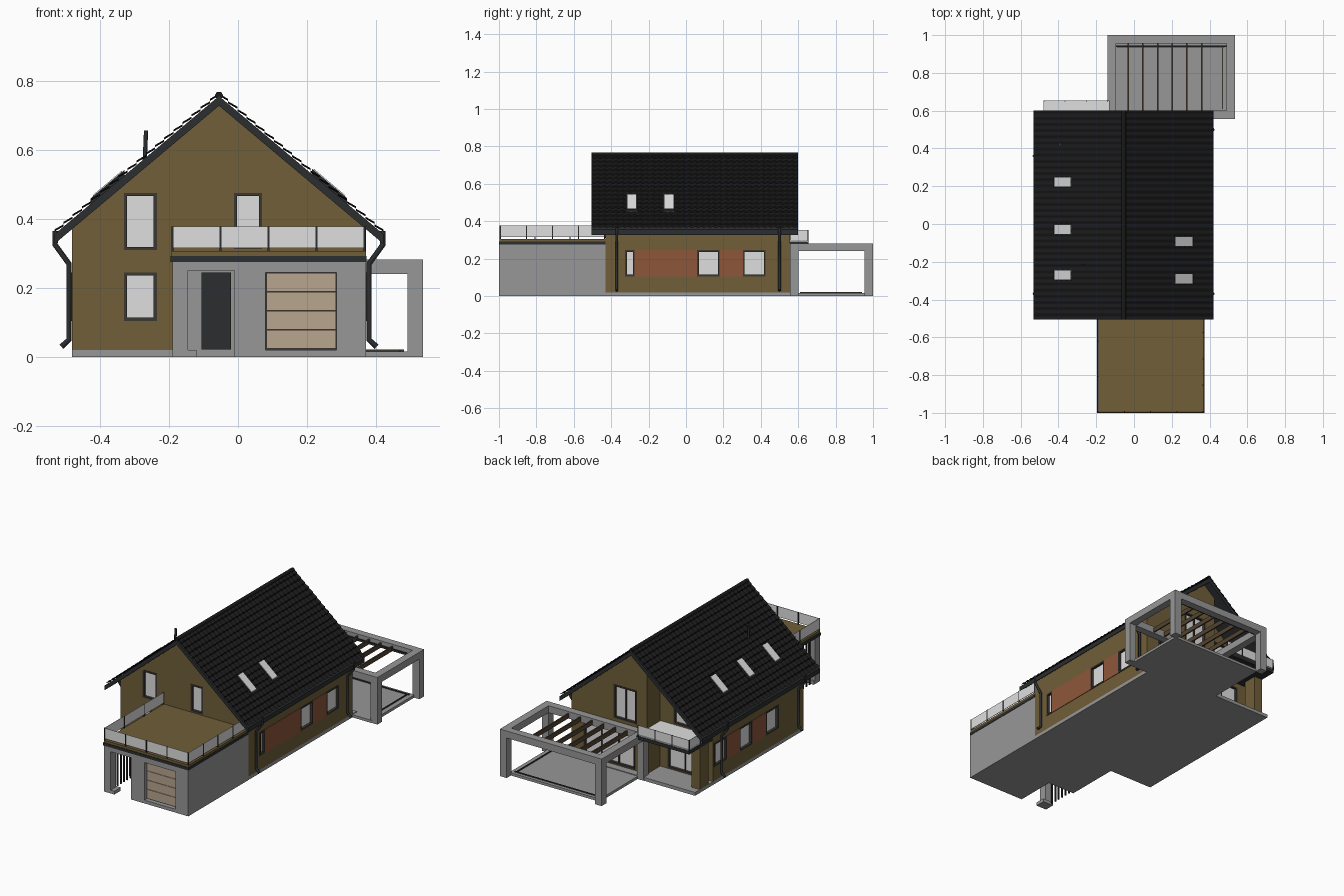
import bpy, bmesh, math
from mathutils import Vector

if "Cube" in bpy.data.objects:
    bpy.data.objects.remove(bpy.data.objects["Cube"])

def mat(name, r, g, b):
    m = bpy.data.materials.new(name)
    m.diffuse_color = (r, g, b, 1)
    m.use_nodes = True
    m.node_tree.nodes["Principled BSDF"].inputs["Base Color"].default_value = m.diffuse_color
    return m

WALL = mat("ochre_brown", .162, .112, .04)
GREY = mat("concrete_grey", .31, .31, .31)
GLASS = mat("pale_glass", .74, .74, .74)
TILE = mat("black_tile", .010, .010, .011)
TRIM = mat("charcoal_trim", .024, .026, .028)
FRAME = mat("dark_frame", .045, .04, .033)
RUST = mat("rust_panel", .27, .095, .042)
BEIGE = mat("beige_door", .48, .375, .275)
WOOD = mat("dark_wood", .085, .055, .032)

CX, SL = -.055, .84                      # ridge position and roof slope

def finish(name, bm, m):
    bmesh.ops.recalc_face_normals(bm, faces=bm.faces)
    me = bpy.data.meshes.new(name)
    bm.to_mesh(me)
    bm.free()
    me.materials.append(m)
    ob = bpy.data.objects.new(name, me)
    bpy.context.collection.objects.link(ob)
    return ob

def boxes(name, m, *bs):
    """Boxes given as (x0, x1, y0, y1, z0, z1), in one object."""
    bm = bmesh.new()
    for x0, x1, y0, y1, z0, z1 in bs:
        vs = bmesh.ops.create_cube(bm, size=1)["verts"]
        for v in vs:
            v.co = ((x0 + x1) / 2 + v.co.x * (x1 - x0), (y0 + y1) / 2 + v.co.y * (y1 - y0),
                    (z0 + z1) / 2 + v.co.z * (z1 - z0))
    return finish(name, bm, m)

def prism(name, m, pts, y0, y1):
    """Profile in x, z extruded along y."""
    bm = bmesh.new()
    f = bm.faces.new([bm.verts.new((x, y0, z)) for x, z in pts])
    r = bmesh.ops.extrude_face_region(bm, geom=[f])
    for v in r["geom"]:
        if isinstance(v, bmesh.types.BMVert):
            v.co.y = y1
    return finish(name, bm, m)

def tube(name, m, pts, r):
    cu = bpy.data.curves.new(name, "CURVE")
    cu.dimensions, cu.bevel_depth, cu.bevel_resolution, cu.use_fill_caps = "3D", r, 1, True
    sp = cu.splines.new("POLY")
    sp.points.add(len(pts) - 1)
    for p, c in zip(sp.points, pts):
        p.co = (*c, 1)
    cu.materials.append(m)
    ob = bpy.data.objects.new(name, cu)
    bpy.context.collection.objects.link(ob)

# House walls: main gabled body and the deeper back wing
body = prism("house_walls", WALL, [(-.48, .02), (.37, .02), (.37, .378), (CX, .735), (-.48, .378)], -.43, .43)
wing = prism("back_wing_walls", WALL, [(-.13, .02), (.37, .02), (.37, .378), (CX, .735), (-.13, .672)], .43, .555)
boxes("corner_column", WALL, (-.48, -.425, .47, .555, .02, .27))

# Windows: recess cutter, frame and glass on each wall
cuts = []
def window(name, side, p, a0, a1, z0, z1, mullions=0):
    n = 1 if side in ("right", "back") else -1
    def b(u0, u1, d0, d1, w0, w1):
        q = sorted((p + n * d0, p + n * d1))
        return (*q, u0, u1, w0, w1) if side in ("right", "left") else (u0, u1, *q, w0, w1)
    t = .009
    cuts.append(b(a0, a1, -.02, .02, z0, z1))
    bars = [b(a0, a0 + t, -.02, .003, z0, z1), b(a1 - t, a1, -.02, .003, z0, z1),
            b(a0, a1, -.02, .003, z0, z0 + t), b(a0, a1, -.02, .003, z1 - t, z1)]
    for i in range(mullions):
        c = a0 + (a1 - a0) * (i + 1) / (mullions + 1)
        bars.append(b(c - .004, c + .004, -.02, -.006, z0, z1))
    boxes(name + "_frame", FRAME, *bars)
    boxes(name + "_glass", GLASS, b(a0 + .004, a1 - .004, -.02, -.012, z0 + .004, z1 - .004))

window("front_lower_window", "front", -.43, -.33, -.235, .105, .245)
window("front_upper_window", "front", -.43, -.33, -.235, .31, .475)
window("terrace_door", "front", -.43, -.012, .07, .312, .475)
for i, (a, b) in enumerate([(-.325, -.275), (.06, .18), (.305, .425)]):
    window(f"right_window_{i}", "right", .37, a, b, .105, .245)
for i, c in enumerate([-.13, .12, .36]):
    window(f"left_window_{i}", "left", -.48, c - .06, c + .06, .105, .245)
window("back_upper_door", "back", .555, -.06, .09, .30, .50, 1)
window("back_sliding_door", "back", .555, -.05, .29, .025, .24, 2)
window("balcony_door", "back", .43, -.40, -.22, .30, .48, 1)
window("loggia_door", "back", .43, -.40, -.18, .025, .24, 1)
cutter = boxes("window_cutter", WALL, *cuts)
cutter.hide_render = True
cutter.hide_set(True)
for ob in (body, wing):
    md = ob.modifiers.new("window_recesses", "BOOLEAN")
    md.operation, md.object, md.solver = "DIFFERENCE", cutter, "EXACT"

# Rust cladding between the side windows
boxes("right_cladding", RUST, (.37, .373, -.275, .06, .105, .245), (.37, .373, .18, .305, .105, .245))
boxes("left_cladding", RUST, (-.483, -.48, -.07, .06, .105, .245), (-.483, -.48, .18, .30, .105, .245))

# Roof deck
Y0, Y1, D = -.505, .60, .476
prism("roof_deck", TRIM, [(CX - D, .755 - SL * D), (CX, .755), (CX + D, .755 - SL * D),
                          (CX + D, .727 - SL * D), (CX, .727), (CX - D, .727 - SL * D)], Y0, Y1)

# Wavy tile courses, stepped down each slope
COURSES, TILES, SEG = 18, 34, 6
bm = bmesh.new()
for s in (-1, 1):
    prev = None
    for c in range(COURSES):
        for k in (0, 1):
            d = D * (c + k) / COURSES
            row = []
            for j in range(TILES * SEG + 1):
                wave = .003 + .003 * math.cos(2 * math.pi * j / SEG)
                row.append(bm.verts.new((CX + s * d, Y0 + (Y1 - Y0) * j / (TILES * SEG),
                                         .756 - SL * d + wave + .007 * k)))
            if prev:
                for j in range(TILES * SEG):
                    q = [prev[j], prev[j + 1], row[j + 1], row[j]]
                    bm.faces.new(q if s < 0 else q[::-1])
            prev = row
finish("roof_tiles", bm, TILE)
tube("ridge_cap", TILE, [(CX, Y0, .757), (CX, Y1, .757)], .012)

# Skylights
def skylight(name, x0, x1, y0, y1):
    def slab(part, m, g, h):
        z = lambda x: .755 - SL * abs(x - CX)
        a, b = x0 - g, x1 + g
        prism(f"{name}_{part}", m, [(a, z(a) - .01), (b, z(b) - .01), (b, z(b) + h), (a, z(a) + h)], y0 - g, y1 + g)
    slab("frame", TRIM, .006, .016)
    slab("glass", GLASS, 0, .020)

for i, y in enumerate([-.29, -.092]):
    skylight(f"right_skylight_{i}", .22, .31, y - .024, y + .024)
for i, y in enumerate([-.27, -.028, .222]):
    skylight(f"left_skylight_{i}", -.42, -.335, y - .024, y + .024)

# Flue pipe and downspouts
tube("flue_pipe", TRIM, [(-.27, -.21, .56), (-.266, -.21, .655)], .007)
for s, ys in ((-1, (-.37, .36)), (1, (-.37, .50))):
    for i, y in enumerate(ys):
        tube(f"downspout_{'left' if s < 0 else 'right'}_{i}", TRIM,
             [(CX + s * d, y, z) for d, z in ((.474, .365), (.474, .325), (.434, .27), (.434, .05), (.456, .03))], .008)

# Ground slabs
boxes("base_slab", GREY, (-.48, .37, -.43, .60, 0, .02), (-.01, .37, -1, -.43, 0, .02),
      (-.19, -.01, -.76, -.43, 0, .02), (-.19, -.12, -1, -.94, 0, .02))
boxes("patio_slab", GREY, (-.10, .50, .60, .96, 0, .016), (.37, .50, .555, .60, 0, .016))
boxes("patio_edge", FRAME, (-.09, .48, .935, .941, .016, .022), (.465, .471, .61, .94, .016, .022))

# Garage with door recess, entrance, corner pillar
boxes("garage_walls", GREY, (-.01, .08, -1, -.97, .02, .275), (.285, .37, -1, -.97, .02, .275),
      (.08, .285, -1, -.97, .245, .275), (-.01, .37, -.97, -.43, .02, .275))
boxes("garage_door_backing", FRAME, (.08, .285, -.974, -.968, .02, .245))
boxes("garage_door", BEIGE, *[(.082, .283, -.98, -.972, .025 + i * .055, .078 + i * .055) for i in range(4)])
boxes("entrance_walls", GREY, (-.19, -.01, -.76, -.43, .02, .275))
boxes("entrance_pillar", GREY, (-.19, -.145, -1, -.95, .02, .275), (-.145, -.01, -1, -.95, .25, .275))
boxes("entrance_door", TRIM, (-.105, -.02, -.767, -.76, .022, .245))
boxes("entrance_slats", TRIM, *[(-.175, -.167, y / 100, y / 100 + .008, 0, .275) for y in range(-93, -76, 3)])

# Terrace roof and glass railings
boxes("terrace_fascia", TRIM, (-.195, .372, -1, -.43, .275, .292))
boxes("terrace_deck", WALL, (-.192, .37, -.997, -.43, .292, .306))

def railing(name, p, q, n, z0, z1):
    p, q = Vector(p), Vector(q)
    u, t = (q - p) / n, .003
    def bx(a, b, w, z0, z1):
        return (min(a.x, b.x) - w, max(a.x, b.x) + w, min(a.y, b.y) - w, max(a.y, b.y) + w, z0, z1)
    g = u.normalized() * .004
    boxes(name + "_glass", GLASS, *[bx(p + u * i + g, p + u * (i + 1) - g, .0015, z0, z1) for i in range(n)])
    boxes(name + "_posts", TRIM, *[bx(p + u * i, p + u * i, t, z0 - .02, z1) for i in range(n + 1)])

railing("terrace_front_railing", (-.19, -.993), (.366, -.993), 4, .315, .378)
railing("terrace_left_railing", (-.19, -.993), (-.19, -.435), 3, .315, .378)
railing("terrace_right_railing", (.366, -.993), (.366, -.435), 4, .315, .378)

# Back balcony
boxes("balcony_slab", TRIM, (-.48, -.13, .43, .655, .268, .288))
boxes("balcony_floor", GLASS, (-.476, -.132, .43, .652, .288, .293))
railing("balcony_back_railing", (-.477, .652), (-.14, .652), 3, .296, .352)
railing("balcony_left_railing", (-.477, .652), (-.477, .44), 2, .296, .352)

# Pergola: posts, frame beams and slats
W = .045
boxes("pergola_posts", GREY, *[(x, x + W, y, y + W, 0, .24) for x in (-.14, .49) for y in (.557, .955)])
boxes("pergola_beams", GREY, (-.14, .535, .955, 1, .24, .282), (-.14, .535, .557, .602, .24, .282),
      (-.14, -.095, .602, .955, .24, .282), (.49, .535, .602, .955, .24, .282))
boxes("pergola_slats", WOOD, *[(x - .004, x + .004, .60, .957, .245, .272)
                               for x in [-.03 + .0775 * i for i in range(6)]])
boxes("pergola_rail", TRIM, (-.095, .49, .938, .946, .25, .262))
